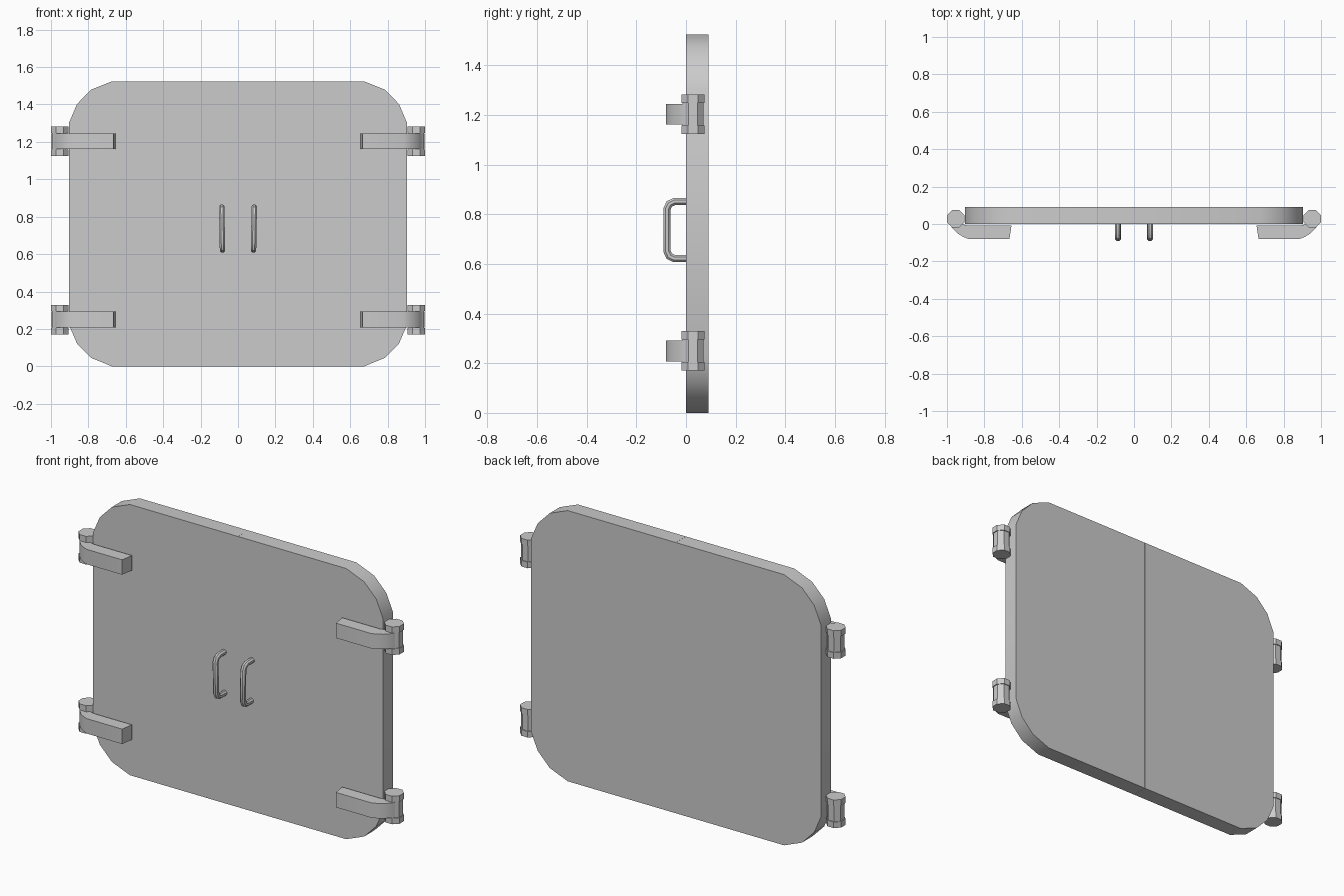
import bpy, bmesh, math
from mathutils import Vector

if "Cube" in bpy.data.objects:
    bpy.data.objects.remove(bpy.data.objects["Cube"])


def finish(bm, name):
    bmesh.ops.recalc_face_normals(bm, faces=bm.faces)
    me = bpy.data.meshes.new(name)
    bm.to_mesh(me)
    bm.free()
    ob = bpy.data.objects.new(name, me)
    bpy.context.collection.objects.link(ob)
    bpy.ops.object.select_all(action='DESELECT')
    ob.select_set(True)
    bpy.context.view_layer.objects.active = ob
    bpy.ops.object.shade_smooth_by_angle(angle=math.radians(35))
    return ob


def prism(name, pts, offset):
    """Extrude a closed outline of 3D points along an offset."""
    bm = bmesh.new()
    f = bm.faces.new([bm.verts.new(p) for p in pts])
    r = bmesh.ops.extrude_face_region(bm, geom=[f])
    bmesh.ops.translate(bm, vec=offset,
                        verts=[v for v in r['geom'] if isinstance(v, bmesh.types.BMVert)])
    return finish(bm, name)


def tube(name, path, radius, sides=8):
    """Sweep a round section along a path lying in a near-vertical y/z plane."""
    bm = bmesh.new()
    path = [Vector(p) for p in path]
    rings = []
    for i, p in enumerate(path):
        a = (p - path[i - 1]).normalized() if i else None
        b = (path[i + 1] - p).normalized() if i < len(path) - 1 else None
        t = ((a or b) + (b or a)).normalized()
        widen = 1 / max(0.5, t.dot(a or b))
        side = Vector((1, 0, 0))
        n = t.cross(side).normalized()
        rings.append([bm.verts.new(p + radius * (math.cos(k) * side + widen * math.sin(k) * n))
                      for k in (math.tau * (j + 0.5) / sides for j in range(sides))])
    for r0, r1 in zip(rings, rings[1:]):
        for j in range(sides):
            k = (j + 1) % sides
            bm.faces.new((r0[j], r0[k], r1[k], r1[j]))
    bm.faces.new(rings[0])
    bm.faces.new(rings[-1])
    return finish(bm, name)


H = 1.524
CORNER = [(0.674, 0), (0.786, 0.045), (0.861, 0.122), (0.903, 0.22)]
STRAP = [(0.655, -0.008), (0.666, -0.08), (0.885, -0.08), (0.915, -0.068), (0.944, -0.05),
         (0.976, -0.016), (0.997, 0.03), (0.955, 0.03), (0.915, -0.002), (0.89, -0.008)]
PIN = (0.953, 0.028)


def octagon(s, r, z):
    return [(s * (PIN[0] + r * math.cos(a)), PIN[1] + r * math.sin(a), z)
            for a in (math.tau * (k + 0.5) / 8 for k in range(8))]


for s, side in ((-1, "left"), (1, "right")):
    # Door leaf with rounded outer corners, meeting its twin at the centre
    outline = [(0.0003, 0)] + CORNER + [(x, H - z) for x, z in reversed(CORNER)] + [(0.0003, H)]
    prism(f"{side}_door_leaf", [(s * x, 0, z) for x, z in outline], (0, 0.09, 0))

    # Hinges: curved strap, knuckle around the pin, and two end caps
    for zc, level in ((0.25, "lower"), (1.203, "upper")):
        tag = f"{side}_{level}_hinge"
        prism(f"{tag}_strap", [(s * x, y, zc - 0.042) for x, y in STRAP], (0, 0, 0.084))
        prism(f"{tag}_knuckle", octagon(s, 0.046, zc - 0.048), (0, 0, 0.096))
        for z0, end in ((-0.079, "bottom"), (0.045, "top")):
            prism(f"{tag}_{end}_cap", octagon(s, 0.051, zc + z0), (0, 0, 0.034))

    # Pull handle, a bent round bar
    lo, hi, out = 0.622, 0.851, -0.076
    path = [(0, lo), (-0.048, lo), (-0.067, lo + 0.009), (out, lo + 0.028),
            (out, hi - 0.028), (-0.067, hi - 0.009), (-0.048, hi), (0, hi)]
    tube(f"{side}_handle", [(s * (0.083 + 0.004 * (z - lo) / (hi - lo)), y, z) for y, z in path], 0.0155)
